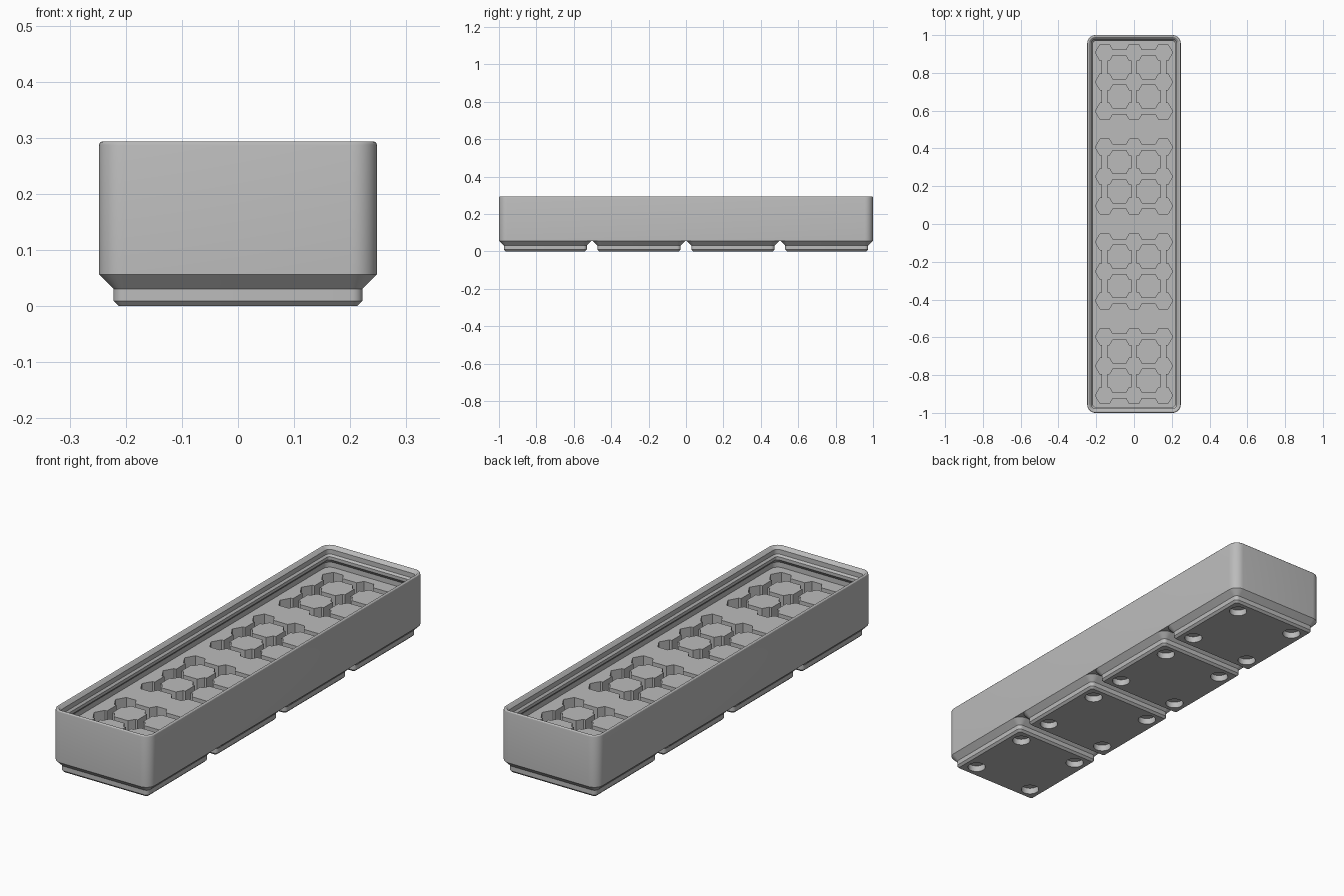
import bpy, bmesh, math
from mathutils import Matrix

if "Cube" in bpy.data.objects:
    bpy.data.objects.remove(bpy.data.objects["Cube"], do_unlink=True)

MM = 2 / 167.5            # dimensions below are in millimetres
WIDTH, LENGTH = 41.5, 167.5
PITCH, RADIUS = 42, 3.75
CELLS = [(i - 1.5) * PITCH for i in range(4)]
FLOOR, POCKET_BOTTOM = 16.2, 6.5

grey = bpy.data.materials.new("plain grey")
grey.use_nodes = True
grey.diffuse_color = (0.5, 0.5, 0.5, 1)
grey.node_tree.nodes["Principled BSDF"].inputs["Base Color"].default_value = (0.5, 0.5, 0.5, 1)


def make_object(name, bm):
    bmesh.ops.recalc_face_normals(bm, faces=bm.faces)
    bmesh.ops.scale(bm, vec=(MM, MM, MM), verts=bm.verts)
    mesh = bpy.data.meshes.new(name)
    bm.to_mesh(mesh)
    bm.free()
    obj = bpy.data.objects.new(name, mesh)
    mesh.materials.append(grey)
    bpy.context.collection.objects.link(obj)
    return obj


def ring(bm, length, offset, z, y=0, steps=8):
    """Rounded rectangle, inset from the outer footprint."""
    r = max(RADIUS - offset, 0.3)
    hx, hy = WIDTH / 2 - offset - r, length / 2 - offset - r
    verts = []
    for quarter, (sx, sy) in enumerate([(1, 1), (-1, 1), (-1, -1), (1, -1)]):
        for i in range(steps + 1):
            a = (quarter + i / steps) * math.pi / 2
            verts.append(bm.verts.new((sx * hx + r * math.cos(a),
                                       y + sy * hy + r * math.sin(a), z)))
    return verts


def loft(name, length, profile, y=0):
    """Stack of rounded rectangles joined into a closed solid."""
    bm = bmesh.new()
    rings = [ring(bm, length, offset, z, y) for offset, z in profile]
    for a, b in zip(rings, rings[1:]):
        for i in range(len(a)):
            j = (i + 1) % len(a)
            bm.faces.new((a[i], a[j], b[j], b[i]))
    bm.faces.new(rings[0])
    bm.faces.new(rings[-1])
    return make_object(name, bm)


def prism(bm, x, y, z0, z1, radius, sides, turn=0):
    place = Matrix.Translation((x, y, (z0 + z1) / 2)) @ Matrix.Rotation(turn, 4, "Z")
    bmesh.ops.create_cone(bm, cap_ends=True, segments=sides, radius1=radius,
                          radius2=radius, depth=z1 - z0, matrix=place)


def box(bm, x, y, sx, sy, z0, z1):
    place = Matrix.Translation((x, y, (z0 + z1) / 2)) @ Matrix.Diagonal((sx, sy, z1 - z0, 1))
    bmesh.ops.create_cube(bm, size=1, matrix=place)


def cut(obj, cutter):
    cutter.hide_render = True
    mod = obj.modifiers.new("cut", "BOOLEAN")
    mod.object, mod.operation, mod.solver = cutter, "DIFFERENCE", "EXACT"
    mod.use_self = True
    bpy.context.view_layer.objects.active = obj
    bpy.ops.object.modifier_apply(modifier=mod.name)
    bpy.data.objects.remove(cutter, do_unlink=True)


def smooth(obj):
    bpy.ops.object.select_all(action="DESELECT")
    obj.select_set(True)
    bpy.context.view_layer.objects.active = obj
    bpy.ops.object.shade_smooth_by_angle(angle=math.radians(25))


# Tray: outer wall, rounded rim, stepped lip, undercut and floor
tray = loft("tray", LENGTH, [
    (0, 4.75), (0, 24.0), (0.08, 24.3), (0.3, 24.52), (0.6, 24.6), (0.9, 24.5),
    (1.9, 23.5), (1.9, 21.7), (2.6, 21), (2.6, 19.8), (0.95, 18.15), (0.95, FLOOR)])

# Hexagonal pockets joined by narrow slots, three by three in every cell
bm = bmesh.new()
for cy in CELLS:
    for k in (-13, 0, 13):
        for x in (-13, 0, 13):
            prism(bm, x, cy + k, POCKET_BOTTOM, FLOOR + 1, 4.15, 6, math.pi / 2)
        box(bm, 0, cy + k, 26, 2.3, POCKET_BOTTOM + 0.1, FLOOR + 0.8)
        box(bm, k, cy, 2.3, 26, POCKET_BOTTOM + 0.2, FLOOR + 0.9)
cut(tray, make_object("pocket_cutter", bm))
smooth(tray)

# Stepped feet with four round recesses each
for n, cy in enumerate(CELLS, 1):
    foot = loft(f"foot_{n}", WIDTH,
                [(2.95, 0), (2.15, 0.8), (2.15, 2.6), (0, 4.75)], cy)
    bm = bmesh.new()
    for x in (-13, 13):
        for y in (-13, 13):
            prism(bm, x, cy + y, -1, 2.4, 3.25, 32)
    cut(foot, make_object("recess_cutter", bm))
    smooth(foot)
